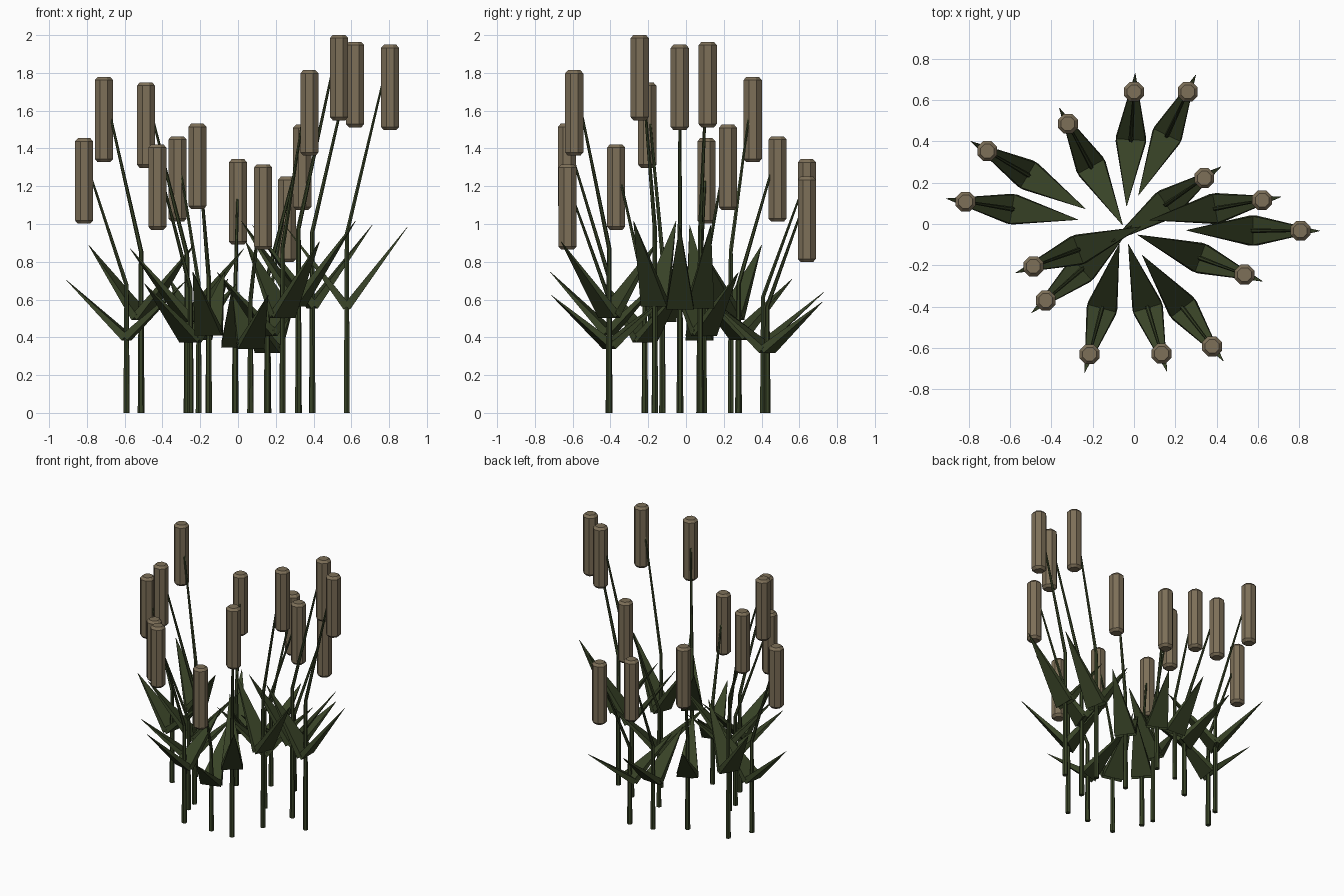
import bpy, bmesh, math
from mathutils import Vector, Matrix

if "Cube" in bpy.data.objects:
    bpy.data.objects.remove(bpy.data.objects["Cube"])


def material(name, rgb):
    m = bpy.data.materials.new(name)
    m.diffuse_color = (*rgb, 1)
    m.use_nodes = True
    m.node_tree.nodes["Principled BSDF"].inputs["Base Color"].default_value = m.diffuse_color
    return m


GREEN = material("reed_green", (0.040, 0.056, 0.020))
BROWN = material("seed_head_brown", (0.205, 0.160, 0.098))


def rings_to_object(name, rings, mat):
    """Skin a list of equal-length vertex rings and close both ends."""
    bm = bmesh.new()
    loops = [[bm.verts.new(p) for p in ring] for ring in rings]
    n = len(loops[0])
    for a, b in zip(loops, loops[1:]):
        for i in range(n):
            j = (i + 1) % n
            bm.faces.new((a[i], a[j], b[j], b[i]))
    bm.faces.new(loops[0][::-1])
    bm.faces.new(loops[-1])
    bmesh.ops.recalc_face_normals(bm, faces=bm.faces)
    me = bpy.data.meshes.new(name)
    bm.to_mesh(me)
    bm.free()
    me.materials.append(mat)
    ob = bpy.data.objects.new(name, me)
    bpy.context.collection.objects.link(ob)
    return ob


def ring(center, r, sides):
    return [Vector(center) + Vector((r * math.cos(a), r * math.sin(a), 0))
            for a in ((i + 0.5) * 2 * math.pi / sides for i in range(sides))]


def leaf(name, side, c):
    """Wedge-shaped blade rising from the stem to a point."""
    root, tip = Vector((0, 0, 0.325 * c)), Vector((0.322 * side, 0, 0.572 * c))
    axis = (tip - root).normalized()
    across = Vector((0, 1, 0))
    thick = axis.cross(across)

    def section(p, w, t):
        return [p + across * (w * u) + thick * (t * v)
                for u, v in ((-1, -1), (1, -1), (1, 1), (-1, 1))]
    return rings_to_object(name, [section(root, 0.073, 0.021),
                                  section(tip, 0.001, 0.001)], GREEN)


# Each reed: base x, base y, seed head x, seed head y, seed head mid height
REEDS = [
    (-0.015, 0.408, 0.00, 0.64, 1.117), (0.160, 0.430, 0.26, 0.64, 1.025),
    (-0.208, 0.278, -0.32, 0.485, 1.238), (-0.513, 0.237, -0.71, 0.353, 1.553),
    (-0.590, 0.072, -0.815, 0.108, 1.228), (-0.270, -0.125, -0.487, -0.205, 1.523),
    (-0.252, -0.218, -0.427, -0.37, 1.195), (-0.155, -0.408, -0.215, -0.63, 1.305),
    (0.066, -0.406, 0.133, -0.627, 1.09), (0.236, -0.407, 0.378, -0.592, 1.588),
    (0.320, -0.165, 0.535, -0.245, 1.775), (0.576, -0.032, 0.805, -0.033, 1.723),
    (0.393, 0.075, 0.62, 0.115, 1.738), (0.155, 0.095, 0.34, 0.222, 1.30),
]

for k, (bx, by, hx, hy, c) in enumerate(REEDS, 1):
    place = (Matrix.Translation((bx, by, 0))
             @ Matrix.Rotation(math.atan2(hy - by, hx - bx), 4, 'Z'))

    # stem: upright, then leaning outward into the head
    stem = rings_to_object(f"stem_{k}", [
        ring((0, 0, 0), 0.018, 6), ring((0, 0, 0.55 * c), 0.012, 6),
        ring((0.2, 0, 1.04 * c), 0.006, 6)], GREEN)
    stem.matrix_world = place

    # pair of leaves in a V
    for label, side in (("outer", 1), ("inner", -1)):
        leaf(f"{label}_leaf_{k}", side, c).matrix_world = place

    # octagonal seed head with chamfered ends
    R, H = 0.052, 0.226
    head = rings_to_object(f"seed_head_{k}", [
        ring((0, 0, z), r, 8) for z, r in
        ((-H, 0.036), (-H + 0.017, R), (H - 0.017, R), (H, 0.036))], BROWN)
    head.location = (hx, hy, c)
